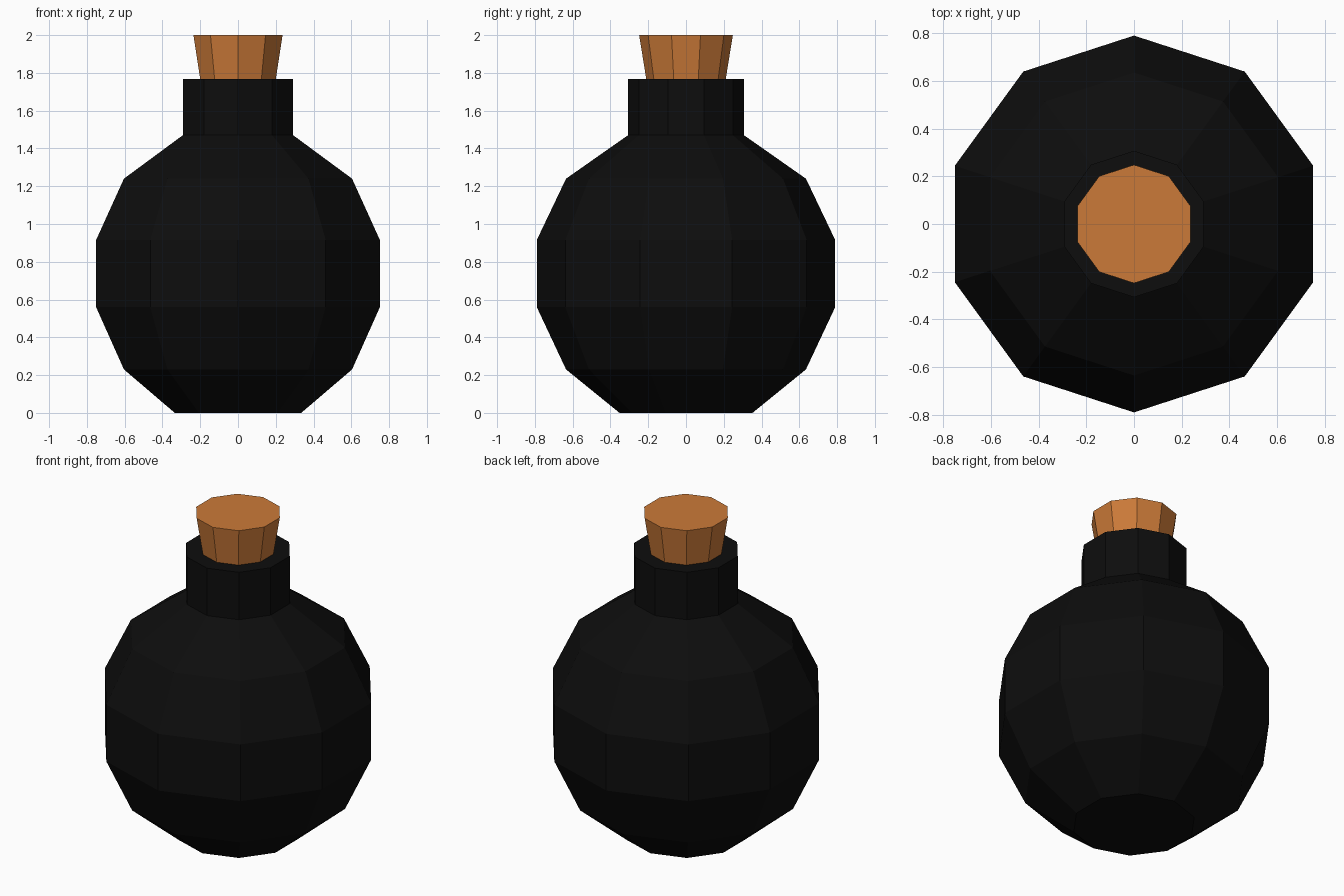
import bpy, bmesh, math

if "Cube" in bpy.data.objects:
    bpy.data.objects.remove(bpy.data.objects["Cube"])

SIDES = 10


def material(name, color):
    mat = bpy.data.materials.new(name)
    mat.diffuse_color = (*color, 1)
    mat.use_nodes = True
    mat.node_tree.nodes["Principled BSDF"].inputs["Base Color"].default_value = mat.diffuse_color
    return mat


def lathe(name, profile, mat):
    """Flat-faced solid of revolution from (radius, z) points, capped at both ends."""
    bm = bmesh.new()
    rings = []
    for r, z in profile:
        angles = [math.pi / 2 + math.tau * i / SIDES for i in range(SIDES)]
        rings.append([bm.verts.new((r * math.cos(a), r * math.sin(a), z)) for a in angles])
    for low, high in zip(rings, rings[1:]):
        for i in range(SIDES):
            j = (i + 1) % SIDES
            bm.faces.new((low[i], low[j], high[j], high[i]))
    bm.faces.new(rings[0][::-1])
    bm.faces.new(rings[-1])
    mesh = bpy.data.meshes.new(name)
    bm.to_mesh(mesh)
    bm.free()
    mesh.materials.append(mat)
    obj = bpy.data.objects.new(name, mesh)
    bpy.context.collection.objects.link(obj)
    return obj


black = material("black_glass", (0.004, 0.004, 0.004))
cork = material("cork", (0.6, 0.195, 0.04))

# Round flask body with straight neck
lathe("flask", [(0.352, 0), (0.635, 0.23), (0.79, 0.56), (0.79, 0.915),
                (0.635, 1.24), (0.307, 1.47), (0.307, 1.767)], black)

# Tapered stopper resting in the neck
lathe("stopper", [(0.21, 1.765), (0.248, 2.0)], cork)
